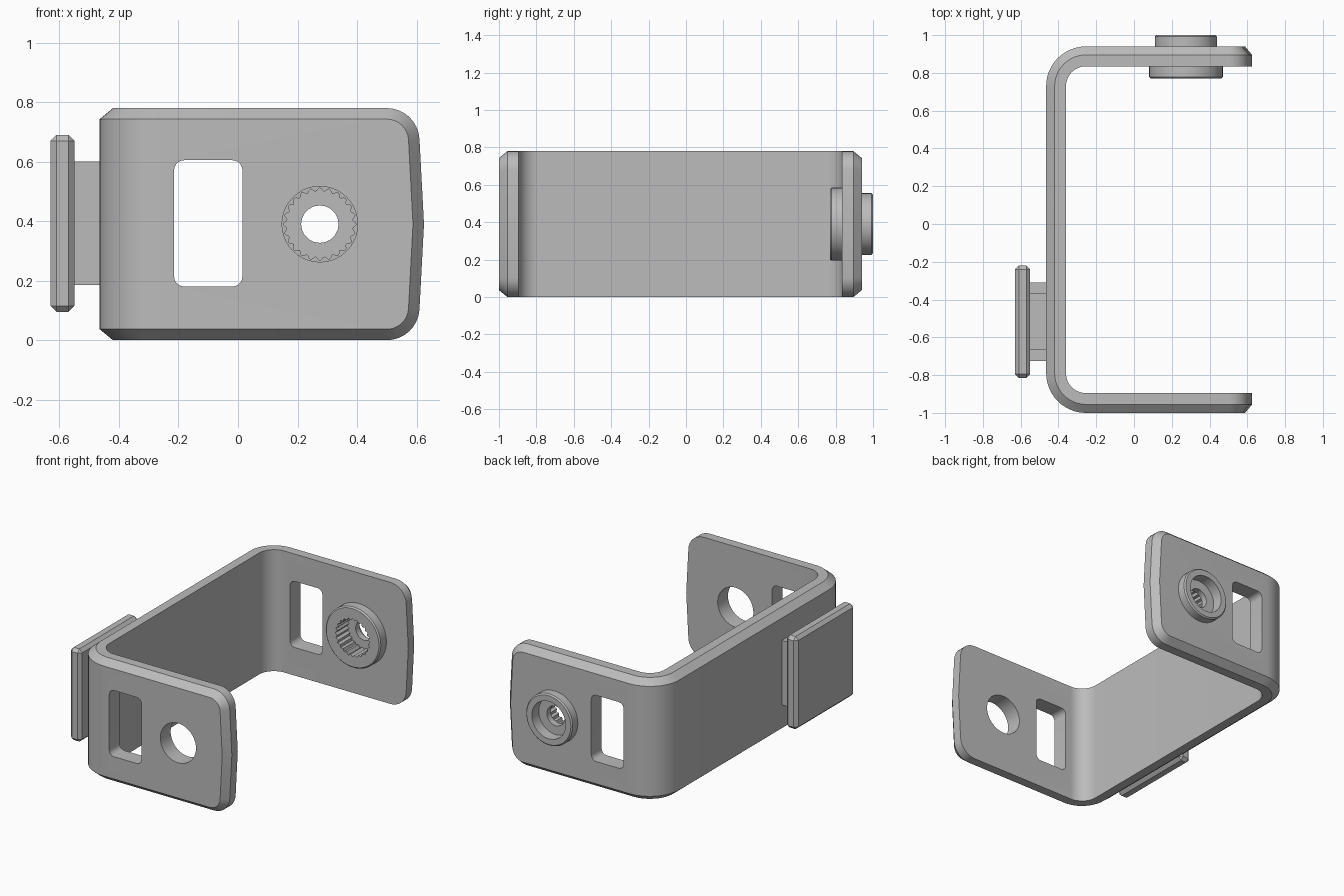
import bpy, bmesh, math
from mathutils import Vector

old = bpy.data.objects.get("Cube")
if old:
    bpy.data.objects.remove(old)

grey = bpy.data.materials.new("plain grey")
grey.use_nodes = True
COLOUR = (0.5, 0.5, 0.5, 1)
grey.diffuse_color = COLOUR
grey.node_tree.nodes["Principled BSDF"].inputs["Base Color"].default_value = COLOUR

MID = 0.39       # height of the centre line
THICK = 0.105    # wall thickness
HUB = 0.275      # x of the pivot holes


def add_object(name, bm):
    bmesh.ops.recalc_face_normals(bm, faces=bm.faces)
    mesh = bpy.data.meshes.new(name)
    bm.to_mesh(mesh)
    bm.free()
    mesh.materials.append(grey)
    obj = bpy.data.objects.new(name, mesh)
    bpy.context.collection.objects.link(obj)
    return obj


def prism(name, points, y0, y1):
    """Extrude an outline in x and z from y0 to y1."""
    bm = bmesh.new()
    face = bm.faces.new([bm.verts.new((x, y0, z)) for x, z in points])
    new = bmesh.ops.extrude_face_region(bm, geom=[face])["geom"]
    verts = [v for v in new if isinstance(v, bmesh.types.BMVert)]
    bmesh.ops.translate(bm, verts=verts, vec=(0, y1 - y0, 0))
    return add_object(name, bm)


def ring(radius, count, wave=0.0, teeth=0):
    """Circle around the pivot, optionally with scalloped teeth."""
    pts = []
    for i in range(count):
        a = math.tau * i / count
        r = radius + wave * math.cos(teeth * a)
        pts.append((HUB + r * math.cos(a), MID + r * math.sin(a)))
    return pts


def rounded_rect(x0, x1, z0, z1, r):
    pts = []
    corners = [(x1 - r, z1 - r), (x0 + r, z1 - r), (x0 + r, z0 + r), (x1 - r, z0 + r)]
    for k, (cx, cz) in enumerate(corners):
        for i in range(6):
            a = math.pi / 2 * (k + i / 5)
            pts.append((cx + r * math.cos(a), cz + r * math.sin(a)))
    return pts


def combine(target, other, operation):
    mod = target.modifiers.new("combine", "BOOLEAN")
    mod.object, mod.operation, mod.solver = other, operation, "EXACT"
    bpy.context.view_layer.objects.active = target
    bpy.ops.object.modifier_apply(modifier=mod.name)
    bpy.data.objects.remove(other)


def smooth(obj, angle):
    bpy.ops.object.select_all(action="DESELECT")
    obj.select_set(True)
    bpy.context.view_layer.objects.active = obj
    bpy.ops.object.shade_smooth_by_angle(angle=math.radians(angle))


def arm_end():
    """Stations of a rounded arm end: x, half height, inset x, inset half height."""
    big, small, cx, ch = 0.11, 0.073, 0.5, 0.28
    out = []
    for i in range(9):
        a = math.radians(87) * i / 8
        s, c = math.sin(a), math.cos(a)
        out.append((cx + big * s, ch + big * c, cx + small * s, ch + small * c))
    return out + [(0.625, 0, 0.588, 0)]


def bracket_sections():
    """Each section: outer point, inset outer point, outward normal, half heights."""
    front, back, bend, cx = -1.0, 0.94, 0.21, -0.255
    half, inset = MID, MID - 0.037
    ends = arm_end()
    rows = []
    for x, h, xi, hi in reversed(ends):
        rows.append(((x, front), (xi, front), (0, -1), h, hi))
    for cy, start in ((front + bend, 270), (back - bend, 180)):
        for i in range(13):
            a = math.radians(start - 90 * i / 12)
            n = (math.cos(a), math.sin(a))
            p = (cx + bend * n[0], cy + bend * n[1])
            rows.append((p, p, n, half, inset))
    for x, h, xi, hi in ends:
        rows.append(((x, back), (xi, back), (0, 1), h, hi))
    return rows


# U-shaped bracket with chamfered outer rim
bm = bmesh.new()
loops = []
for p, pi, n, h, hi in bracket_sections():
    p, pi, n = Vector(p), Vector(pi), Vector(n)
    inner, mid = p - n * THICK, p - n * 0.045
    half_ring = [(inner, h), (mid, h), (pi, hi)]
    pts = [(q, z) for q, z in half_ring] + [(q, -z) for q, z in reversed(half_ring)]
    loops.append([bm.verts.new((q.x, q.y, MID + z)) for q, z in pts])
for a, b in zip(loops, loops[1:]):
    for j in range(6):
        k = (j + 1) % 6
        bm.faces.new((a[j], a[k], b[k], b[j]))
bmesh.ops.remove_doubles(bm, verts=bm.verts, dist=0.0001)
bracket = add_object("bracket", bm)

# Raised hubs on both sides of the back arm
for radius, y0, y1 in ((0.195, 0.77, 0.89), (0.165, 0.88, 1.0)):
    hub = prism("hub", ring(radius, 48), y0, y1)
    bev = hub.modifiers.new("bevel", "BEVEL")
    bev.width, bev.segments, bev.limit_method = 0.008, 1, "ANGLE"
    combine(bracket, hub, "UNION")

# Strap slots, pivot hole, toothed socket, rear recess and bore
slot = rounded_rect(-0.215, 0.015, 0.18, 0.605, 0.035)
cuts = [
    (slot, -1.1, -0.8),
    (slot, 0.75, 1.1),
    (ring(0.127, 40), -1.1, -0.8),
    (ring(0.116, 144, 0.006, 24), 0.7, 0.89),
    (ring(0.12, 40), 0.93, 1.1),
    (ring(0.063, 20), 0.7, 1.1),
]
for outline, y0, y1 in cuts:
    combine(bracket, prism("cutter", outline, y0, y1), "DIFFERENCE")
smooth(bracket, 25)


def block(name, lo, hi, bevel=0.0):
    bm = bmesh.new()
    bmesh.ops.create_cube(bm, size=1)
    for v in bm.verts:
        v.co = [(l + h) / 2 + c * (h - l) for l, h, c in zip(lo, hi, v.co)]
    if bevel:
        bmesh.ops.bevel(bm, geom=bm.edges[:], offset=bevel, segments=1, affect="EDGES")
    return add_object(name, bm)


# Side clip: chamfered plate on a stem with a recessed middle
block("clip_plate", (-0.63, -0.815, 0.095), (-0.55, -0.22, 0.69), 0.02)
block("clip_stem_core", (-0.56, -0.68, 0.245), (-0.45, -0.36, 0.54))
for name, y0, y1 in (("clip_stem_front", -0.725, -0.665), ("clip_stem_back", -0.37, -0.31)):
    block(name, (-0.56, y0, 0.185), (-0.45, y1, 0.6))
